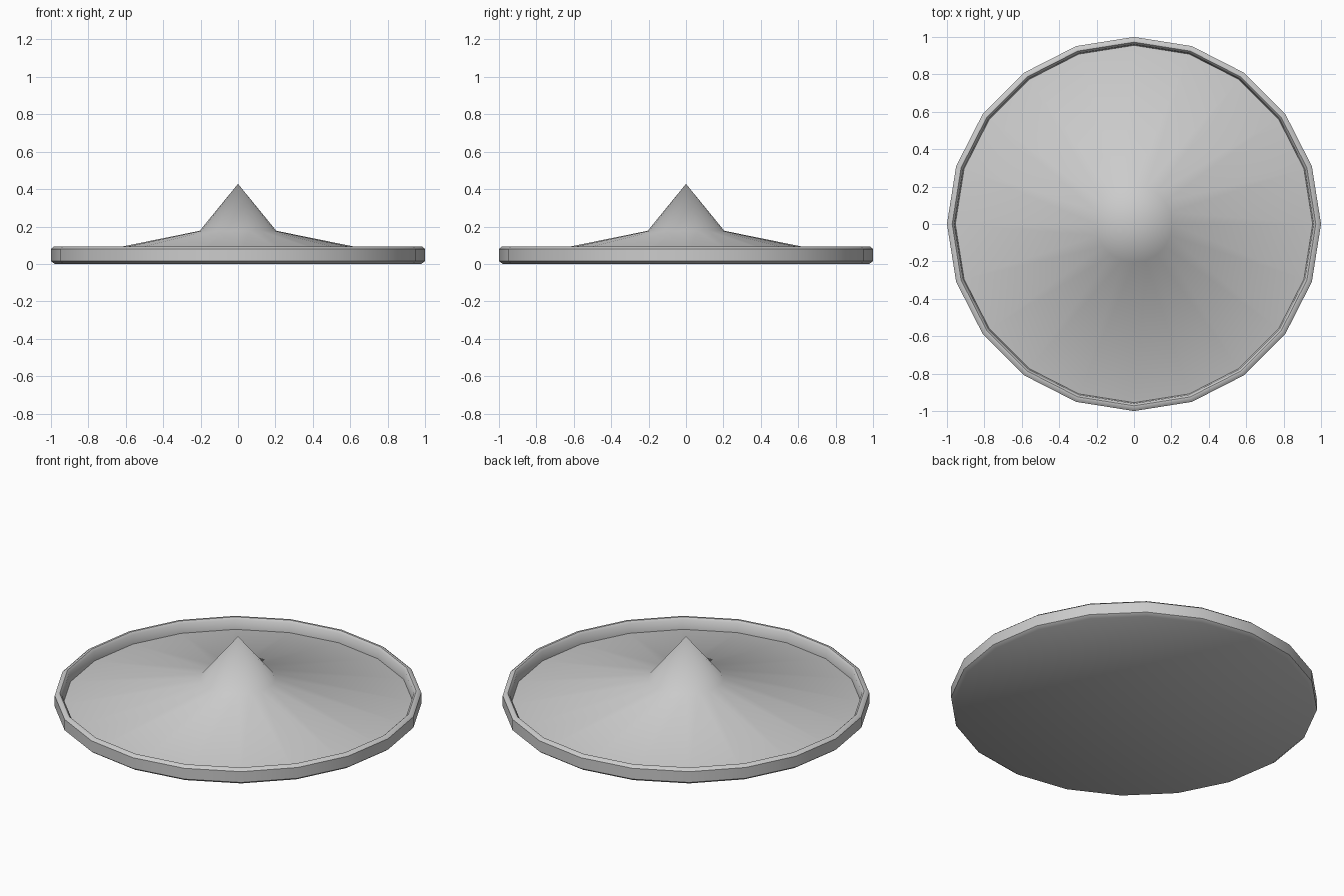
import bpy, bmesh, math

if "Cube" in bpy.data.objects:
    bpy.data.objects.remove(bpy.data.objects["Cube"])

SIDES = 20


def lathe(name, profile, sides=SIDES):
    """Spin an (radius, z) profile about z; a radius of 0 becomes a pole."""
    bm = bmesh.new()
    rings = []
    for r, z in profile:
        if r == 0:
            rings.append([bm.verts.new((0, 0, z))] * sides)
        else:
            rings.append([bm.verts.new((r * math.cos(2 * math.pi * i / sides),
                                        r * math.sin(2 * math.pi * i / sides), z))
                          for i in range(sides)])
    # flat underside
    bm.faces.new(rings[0][::-1])
    for a, b in zip(rings, rings[1:]):
        for i in range(sides):
            j = (i + 1) % sides
            bm.faces.new(list(dict.fromkeys((a[i], a[j], b[j], b[i]))))
    bmesh.ops.recalc_face_normals(bm, faces=bm.faces[:])
    mesh = bpy.data.meshes.new(name)
    bm.to_mesh(mesh)
    bm.free()
    obj = bpy.data.objects.new(name, mesh)
    bpy.context.collection.objects.link(obj)
    bpy.ops.object.select_all(action='DESELECT')
    obj.select_set(True)
    bpy.context.view_layer.objects.active = obj
    bpy.ops.object.shade_smooth_by_angle(angle=math.radians(42))
    return obj


# Bevelled rim, recessed sloping dish and pointed centre in one profile
lathe("dish_with_pointed_centre", [
    (0.98, 0.0), (1.0, 0.015), (1.0, 0.08), (0.985, 0.092),
    (0.972, 0.092), (0.96, 0.08), (0.955, 0.025),
    (0.205, 0.177), (0.0, 0.428),
])
